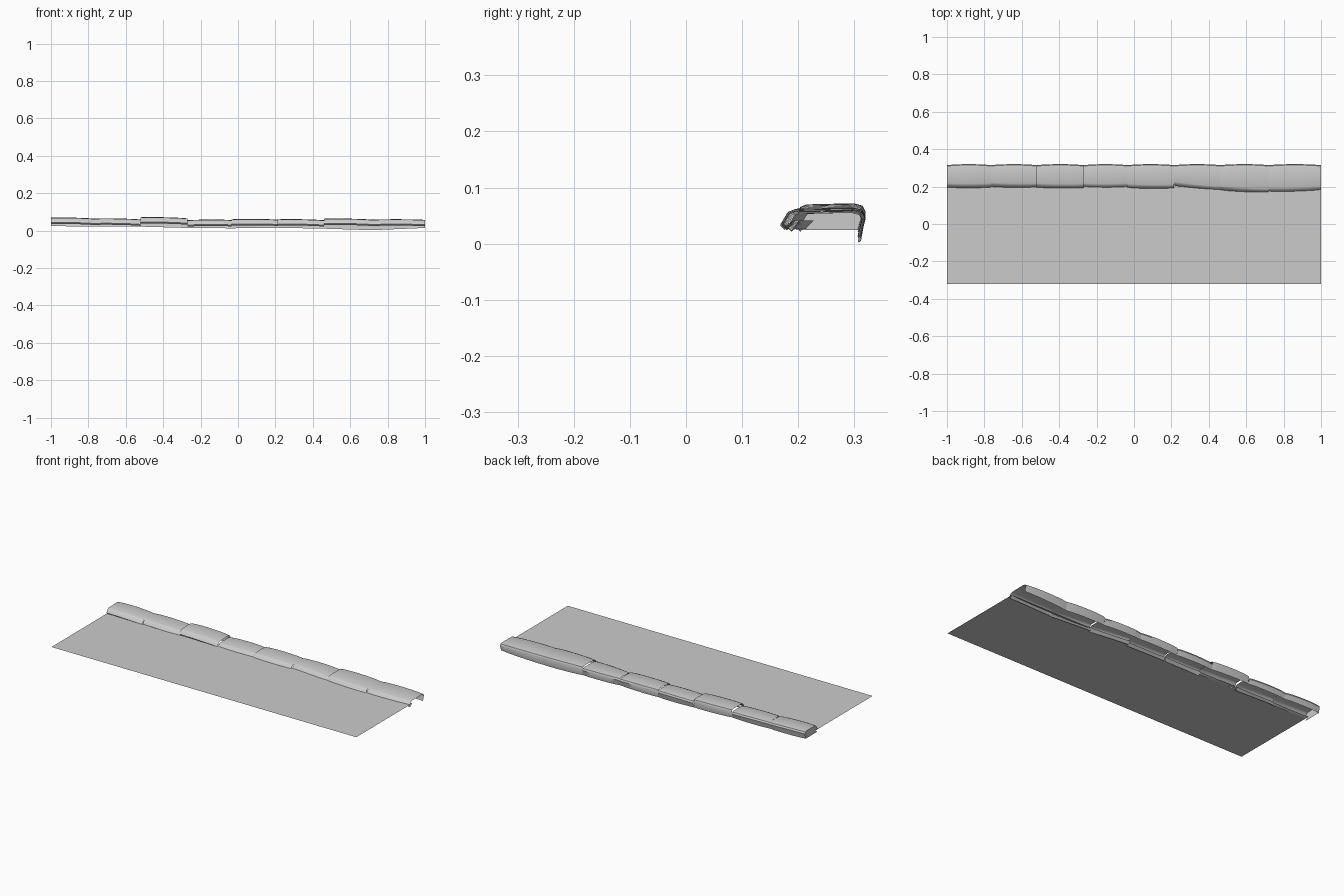
import bpy, bmesh, math

old = bpy.data.objects.get("Cube")
if old:
    bpy.data.objects.remove(old, do_unlink=True)

grey = bpy.data.materials.new("stone_grey")
grey.use_nodes = True
colour = (0.6, 0.6, 0.6, 1)
grey.diffuse_color = colour
grey.node_tree.nodes["Principled BSDF"].inputs["Base Color"].default_value = colour


def make_object(name, bm):
    mesh = bpy.data.meshes.new(name)
    bm.to_mesh(mesh)
    bm.free()
    mesh.materials.append(grey)
    obj = bpy.data.objects.new(name, mesh)
    bpy.context.collection.objects.link(obj)
    return obj


def section(front, top, bottom, back):
    """Open cross-section from the front lip, over the top, down the back."""
    return [(front + 0.022, 0.041), (front + 0.008, top - 0.032),
            (front, top - 0.024), (front + 0.012, top - 0.004),
            (front + 0.022, top), (back - 0.02, top + 0.002),
            (back - 0.005, top - 0.002), (back, top - 0.012),
            (back - 0.008, bottom)]


# Flat ground sheet, running up to the front of the stones
bm = bmesh.new()
bm.faces.new([bm.verts.new((x, y, 0.038)) for x, y in
              ((-1, -0.32), (1, -0.32), (1, 0.2), (-1, 0.2))])
make_object("ground_sheet", bm)

# Coping stones: end x, then left and right values of front edge, top, bottom
joints = [-1, -0.765, -0.52, -0.27, -0.035, 0.215, 0.46, 0.72, 1]
fronts = [(0.196, 0.196), (0.2, 0.196), (0.196, 0.193), (0.196, 0.196),
          (0.193, 0.19), (0.205, 0.18), (0.182, 0.168), (0.172, 0.18)]
tops = [(0.067, 0.061), (0.062, 0.057), (0.069, 0.063), (0.053, 0.054),
        (0.058, 0.056), (0.058, 0.053), (0.061, 0.056), (0.056, 0.055)]
bottoms = [0.024, 0.021, 0.021, 0.014, 0.012, 0.015, 0.01, 0.002, 0.014]
steps = 8

for i in range(len(fronts)):
    bm = bmesh.new()
    rows = []
    for s in range(steps + 1):
        t = s / steps
        bow = math.sin(math.pi * t) ** 0.6 if 0 < t < 1 else 0
        mix = lambda a, b: a + (b - a) * t
        pts = section(mix(*fronts[i]) - 0.003 * bow, mix(*tops[i]) + 0.003 * bow,
                      mix(bottoms[i], bottoms[i + 1]), 0.314 + 0.006 * bow)
        x = mix(joints[i], joints[i + 1])
        rows.append([bm.verts.new((x, y, z)) for y, z in pts])
    for a, b in zip(rows, rows[1:]):
        for j in range(len(a) - 1):
            bm.faces.new((a[j], b[j], b[j + 1], a[j + 1]))
    # Closed end of the first stone
    if i == 0:
        foot = bm.verts.new((-1, 0.2, bottoms[0]))
        bm.faces.new(rows[0] + [foot])
    obj = make_object("coping_stone_%d" % (i + 1), bm)
    bpy.ops.object.select_all(action="DESELECT")
    obj.select_set(True)
    bpy.context.view_layer.objects.active = obj
    bpy.ops.object.shade_smooth_by_angle(angle=math.radians(40))
